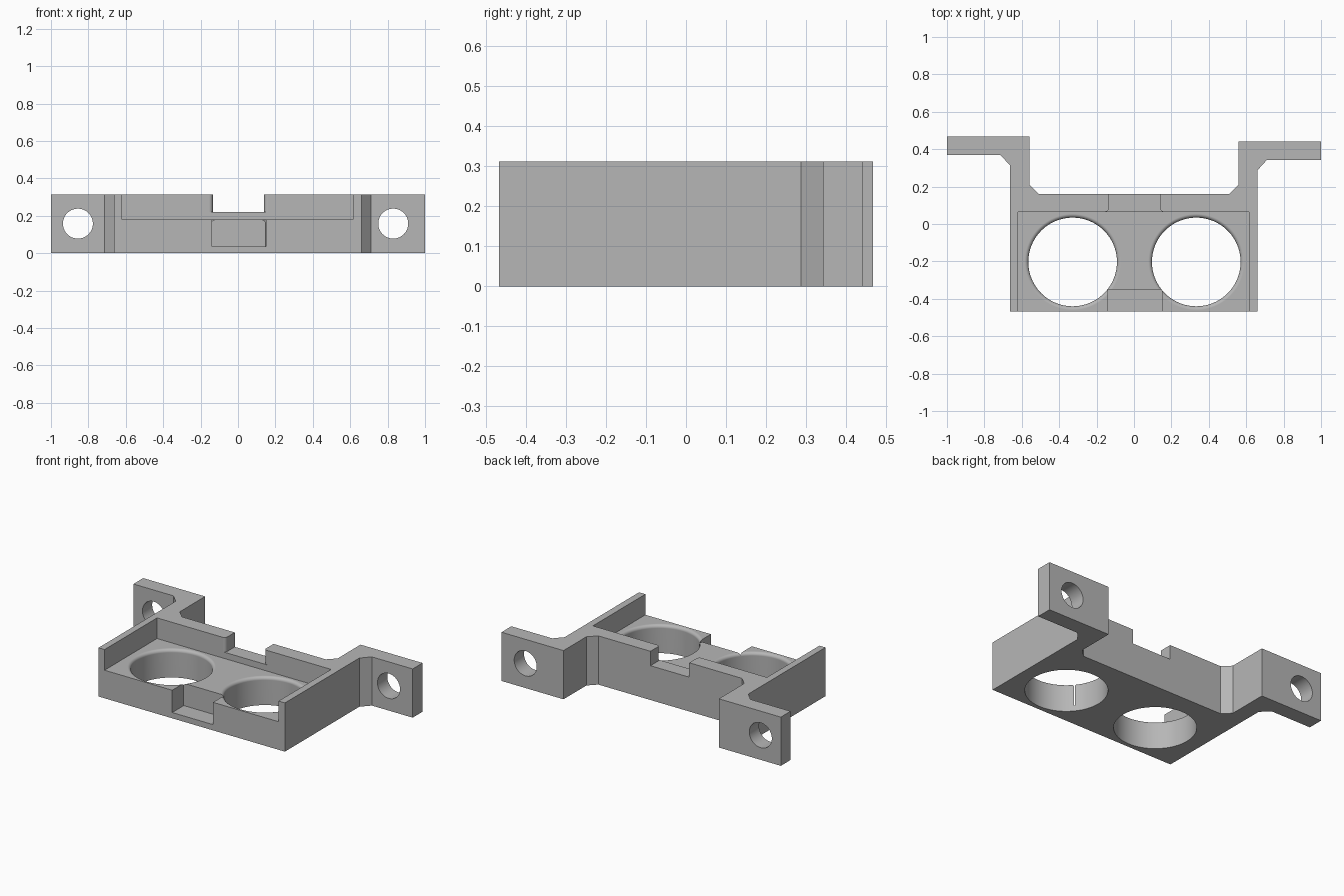
import bpy
import bmesh
from math import sin, cos, pi

cube = bpy.data.objects.get("Cube")
if cube:
    bpy.data.objects.remove(cube, do_unlink=True)

HEIGHT = 0.3125
FLOOR = 0.18
FILLET = 0.02

grey = bpy.data.materials.new("plain grey")
grey.use_nodes = True
grey.diffuse_color = (0.47, 0.47, 0.47, 1)
grey.node_tree.nodes["Principled BSDF"].inputs["Base Color"].default_value = grey.diffuse_color


def finish(bm, name):
    bmesh.ops.recalc_face_normals(bm, faces=bm.faces)
    mesh = bpy.data.meshes.new(name)
    bm.to_mesh(mesh)
    bm.free()
    mesh.materials.append(grey)
    obj = bpy.data.objects.new(name, mesh)
    bpy.context.collection.objects.link(obj)
    return obj


def prism(name, outline, z0, z1):
    """Extrude a plan outline from z0 up to z1."""
    bm = bmesh.new()
    face = bm.faces.new([bm.verts.new((x, y, z0)) for x, y in outline])
    top = bmesh.ops.extrude_face_region(bm, geom=[face])["geom"]
    for v in top:
        if isinstance(v, bmesh.types.BMVert):
            v.co.z = z1
    return finish(bm, name)


def box(name, x0, x1, y0, y1, z0, z1):
    return prism(name, [(x0, y0), (x1, y0), (x1, y1), (x0, y1)], z0, z1)


def lathe(name, profile, place, steps=96):
    """Revolve (radius, height) points; place maps local x, y, z to the model."""
    bm = bmesh.new()
    rings = []
    for r, h in profile:
        angles = [2 * pi * i / steps for i in range(steps)]
        rings.append([bm.verts.new(place(r * cos(a), r * sin(a), h)) for a in angles])
    for low, high in zip(rings, rings[1:]):
        for i in range(steps):
            j = (i + 1) % steps
            bm.faces.new((low[i], low[j], high[j], high[i]))
    bm.faces.new(rings[0])
    bm.faces.new(rings[-1])
    return finish(bm, name)


def cut(target, cutter):
    mod = target.modifiers.new("cut", 'BOOLEAN')
    mod.operation = 'DIFFERENCE'
    mod.solver = 'EXACT'
    mod.object = cutter
    bpy.context.view_layer.objects.active = target
    bpy.ops.object.modifier_apply(modifier=mod.name)
    bpy.data.objects.remove(cutter, do_unlink=True)


# Bracket body with two stepped mounting ears
bracket = prism("bracket", [
    (-1, 0.467), (-0.56, 0.467), (-0.56, 0.21), (-0.51, 0.16),
    (0.51, 0.16), (0.56, 0.21), (0.56, 0.442), (1, 0.442),
    (1, 0.342), (0.71, 0.342), (0.66, 0.287), (0.66, -0.467),
    (-0.663, -0.467), (-0.663, 0.315), (-0.715, 0.368), (-1, 0.368)], 0, HEIGHT)

# Shallow tray, open at the front
cut(bracket, box("tray_cutter", -0.62, 0.615, -0.6, 0.065, FLOOR, 0.5))

# Front cable pocket
cut(bracket, box("pocket_cutter", -0.14, 0.15, -0.6, -0.35, 0.037, 0.25))

# Rear wall notch with rounded inner corners
arc = [pi / 2 * i / 6 for i in range(7)]
right = [(0.14 + FILLET * (1 - cos(a)), 0.065 + FILLET * (1 - sin(a))) for a in arc]
left = [(-0.135 - FILLET * (1 - cos(a)), y) for a, (x, y) in zip(arc, right)]
outline = [(0.14, 0.3)] + right + [(0.16, 0), (-0.155, 0)] + left[::-1] + [(-0.135, 0.3)]
cut(bracket, prism("notch_cutter", outline, 0.22, 0.5))

# Large round openings with a rounded upper rim
R = 0.237
rim = [(R, -0.1)]
rim += [(R + FILLET * (1 - cos(a)), FLOOR - FILLET * (1 - sin(a))) for a in arc]
rim += [(R + FILLET, 0.25)]
for cx in (-0.328, 0.333):
    cut(bracket, lathe("opening_cutter", rim,
                       lambda x, y, z, cx=cx: (cx + x, y - 0.203, z)))

# Screw holes through the ears
for cx in (-0.856, 0.83):
    cut(bracket, lathe("screw_cutter", [(0.08, 0.2), (0.08, 0.6)],
                       lambda x, y, z, cx=cx: (cx + x, z, y + 0.158), 64))

# Smooth the round surfaces, keep the edges crisp
bpy.ops.object.select_all(action='DESELECT')
bracket.select_set(True)
bpy.context.view_layer.objects.active = bracket
bpy.ops.object.shade_smooth_by_angle(angle=pi / 6)
weighted = bracket.modifiers.new("weighted normals", 'WEIGHTED_NORMAL')
weighted.keep_sharp = True
